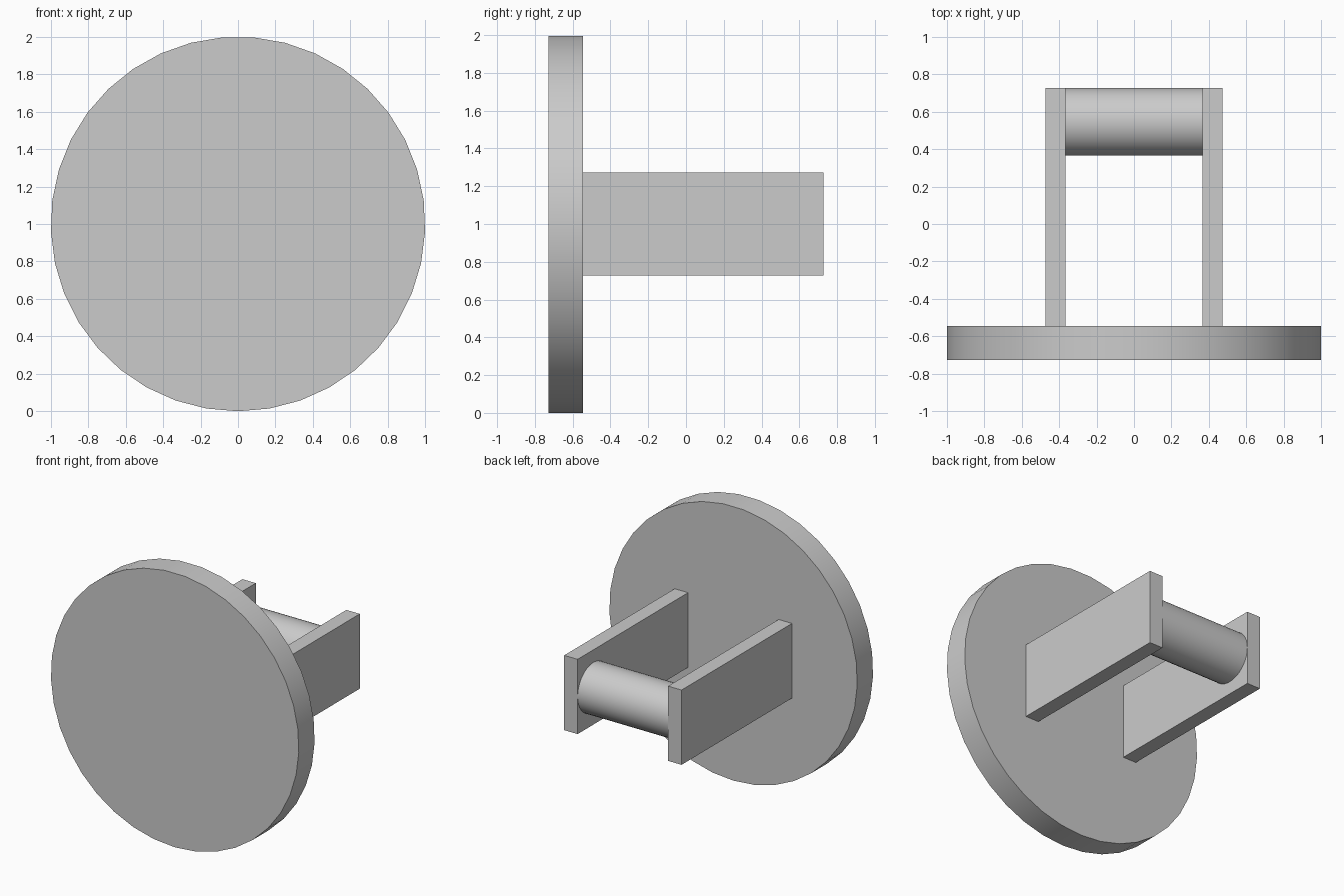
import bpy
from math import radians, pi

cube = bpy.data.objects.get("Cube")
if cube:
    bpy.data.objects.remove(cube, do_unlink=True)

CENTRE_Z = 1.0
BACK = 0.727          # rear end of the arms
DISC_BACK = -0.545    # rear face of the disc

grey = bpy.data.materials.new("plain grey")
grey.use_nodes = True
colour = (0.6, 0.6, 0.6, 1)
grey.diffuse_color = colour
grey.node_tree.nodes["Principled BSDF"].inputs["Base Color"].default_value = colour


def finish(name):
    obj = bpy.context.object
    obj.name = name
    obj.data.materials.append(grey)
    bpy.ops.object.transform_apply(location=False, rotation=True, scale=True)
    return obj


def cylinder(name, sides, radius, depth, location, rotation):
    bpy.ops.mesh.primitive_cylinder_add(vertices=sides, radius=radius, depth=depth,
                                        location=location, rotation=rotation)
    obj = finish(name)
    bpy.ops.object.shade_smooth_by_angle(angle=radians(30))
    return obj


# Large round front plate, with one corner pointing straight down
cylinder("front_disc", 37, 1.0, BACK + DISC_BACK,
         (0, -(BACK - DISC_BACK) / 2, CENTRE_Z), (pi / 2, pi, 0))

# Two flat arms reaching back from the plate
for name, side in (("left_arm", 1), ("right_arm", -1)):
    bpy.ops.mesh.primitive_cube_add(
        size=1, location=(side * 0.419, (BACK + DISC_BACK) / 2, CENTRE_Z))
    bpy.context.object.scale = (0.108, BACK - DISC_BACK, 0.545)
    finish(name)

# Round bar between the arm ends
cylinder("cross_bar", 37, 0.181, 0.73, (0, 0.546, CENTRE_Z), (0, pi / 2, 0))
